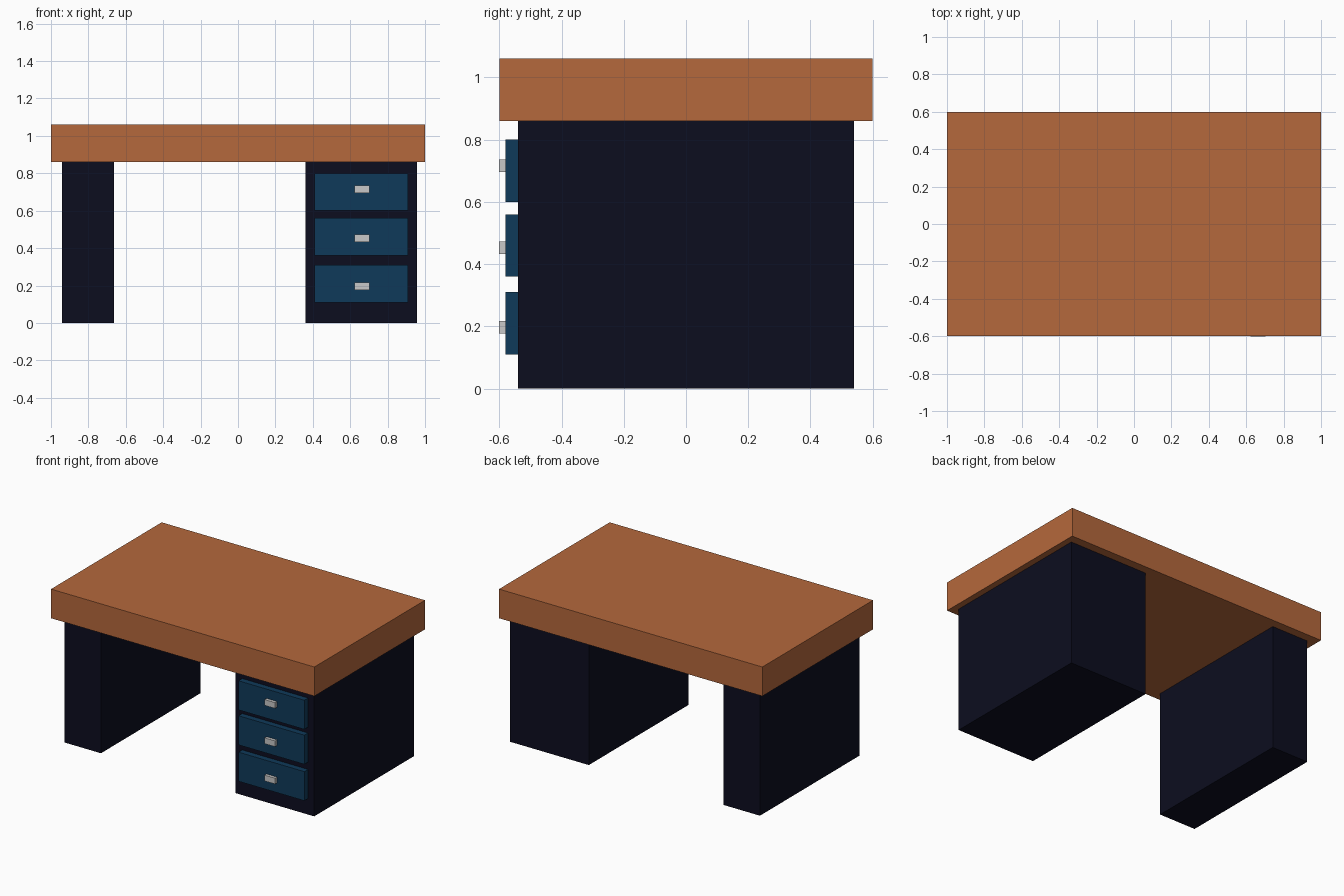
import bpy

if "Cube" in bpy.data.objects:
    bpy.data.objects.remove(bpy.data.objects["Cube"])


def material(name, rgb):
    m = bpy.data.materials.new(name)
    m.diffuse_color = (*rgb, 1.0)
    m.use_nodes = True
    m.node_tree.nodes["Principled BSDF"].inputs["Base Color"].default_value = m.diffuse_color
    return m


def box(name, x, y, z, mat):
    """Box from (min, max) ranges on each axis."""
    lo, hi = zip(x, y, z)
    bpy.ops.mesh.primitive_cube_add(size=1)
    ob = bpy.context.object
    ob.name = name
    for v in ob.data.vertices:
        v.co = [a + (c + 0.5) * (b - a) for a, b, c in zip(lo, hi, v.co)]
    ob.data.materials.append(mat)
    return ob


wood = material("warm wood", (0.462, 0.138, 0.045))
navy = material("dark navy", (0.0037, 0.004, 0.0137))
blue = material("drawer blue", (0.0048, 0.042, 0.102))
silver = material("handle silver", (0.58, 0.58, 0.58))

# Thick top on two pedestals
box("desk_top", (-1.0, 1.0), (-0.6, 0.6), (0.86, 1.06), wood)
box("left_panel", (-0.94, -0.663), (-0.54, 0.54), (0, 0.86), navy)
box("drawer_cabinet", (0.36, 0.957), (-0.54, 0.54), (0, 0.86), navy)

# Drawer fronts with small block handles
for i, z in enumerate((0.11, 0.36, 0.60)):
    box(f"drawer_{i + 1}", (0.41, 0.91), (-0.58, -0.54), (z, z + 0.2), blue)
for i, z in enumerate((0.197, 0.453, 0.716)):
    box(f"handle_{i + 1}", (0.622, 0.702), (-0.601, -0.58), (z - 0.02, z + 0.02), silver)
